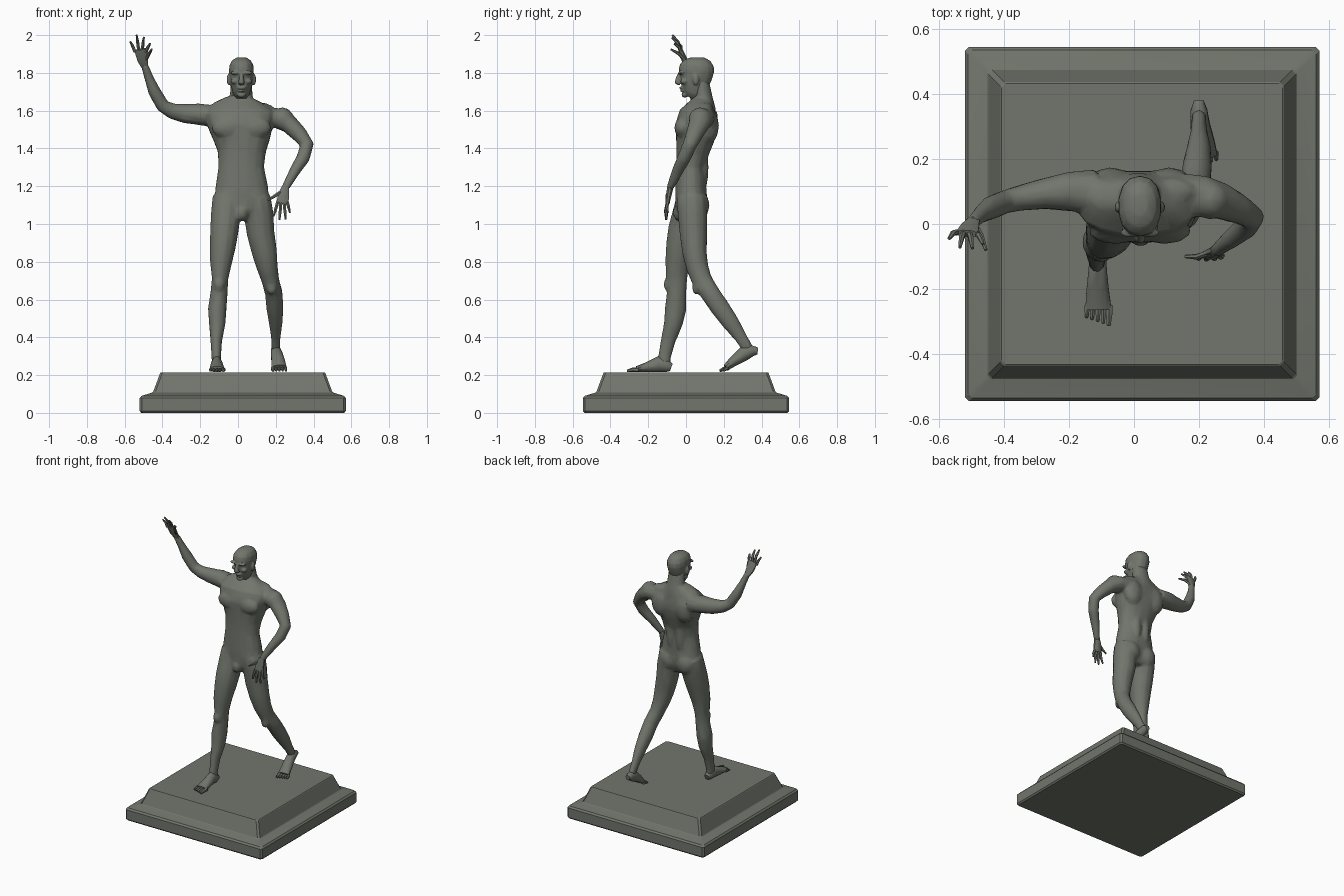
import bpy, bmesh, math
from mathutils import Vector, Matrix

if "Cube" in bpy.data.objects:
    bpy.data.objects.remove(bpy.data.objects["Cube"], do_unlink=True)

COLOUR = (0.165, 0.18, 0.15, 1)
stone = bpy.data.materials.new("grey_green_stone")
stone.use_nodes = True
stone.diffuse_color = COLOUR
bsdf = stone.node_tree.nodes["Principled BSDF"]
bsdf.inputs["Base Color"].default_value = COLOUR
bsdf.inputs["Roughness"].default_value = 0.8


def skin(bm, rings):
    """Bridge equal rings of points and cap both ends."""
    loops = [[bm.verts.new(p) for p in r] for r in rings]
    n = len(loops[0])
    for a, b in zip(loops, loops[1:]):
        for i in range(n):
            bm.faces.new((a[i], a[(i + 1) % n], b[(i + 1) % n], b[i]))
    bm.faces.new(loops[0][::-1])
    bm.faces.new(loops[-1])


def loft(bm, sections, side=(1, 0, 0), n=12, power=1.0):
    """Sections are (x, y, z, radius along side, other radius)."""
    pts = [Vector(s[:3]) for s in sections]
    rings = []
    for i, (p, s) in enumerate(zip(pts, sections)):
        t = (pts[min(i + 1, len(pts) - 1)] - pts[max(i - 1, 0)]).normalized()
        u = Vector(side)
        u = (u - t * u.dot(t)).normalized()
        v = t.cross(u)
        ring = []
        for k in range(n):
            a = 2 * math.pi * (k + 0.5) / n
            c, d = math.cos(a), math.sin(a)
            c = math.copysign(abs(c) ** power, c)
            d = math.copysign(abs(d) ** power, d)
            ring.append(p + u * c * s[3] + v * d * s[4])
        rings.append(ring)
    skin(bm, rings)


def digit(bm, start, end, r, side=(1, 0, 0), bend=(0, 0, 0)):
    """Tapered finger or toe with one bent joint."""
    a, b = Vector(start), Vector(end)
    m = (a + b) / 2 + Vector(bend)
    loft(bm, [(*a, r, r), (*m, r * 0.95, r * 0.95), (*b, r * 0.55, r * 0.55)], side, 6)


def ball(bm, centre, radii):
    bmesh.ops.create_icosphere(bm, subdivisions=2, radius=1,
                               matrix=Matrix.Translation(centre) @ Matrix.Diagonal((*radii, 1)))


def finish(name, bm, angle=35, fuse=None):
    bmesh.ops.recalc_face_normals(bm, faces=bm.faces)
    me = bpy.data.meshes.new(name)
    bm.to_mesh(me)
    bm.free()
    ob = bpy.data.objects.new(name, me)
    bpy.context.collection.objects.link(ob)
    bpy.ops.object.select_all(action='DESELECT')
    ob.select_set(True)
    bpy.context.view_layer.objects.active = ob
    if fuse:
        # weld overlapping masses into one skin, then reduce to facets
        voxel, ratio = fuse
        m = ob.modifiers.new("fuse", 'REMESH')
        m.mode, m.voxel_size = 'VOXEL', voxel
        m = ob.modifiers.new("soften", 'SMOOTH')
        m.factor, m.iterations = 0.5, 4
        m = ob.modifiers.new("facet", 'DECIMATE')
        m.ratio = ratio
        for name in ("fuse", "soften", "facet"):
            bpy.ops.object.modifier_apply(modifier=name)
    ob.data.materials.clear()
    ob.data.materials.append(stone)
    bpy.ops.object.shade_smooth_by_angle(angle=math.radians(angle))
    return ob


# Plinth: stacked square rings with chamfered corners
bm = bmesh.new()
rings = []
for h, z in [(.537, 0), (.546, .01), (.546, .078), (.536, .09), (.478, .108), (.474, .112), (.437, .212), (.433, .215)]:
    c = h - 0.012
    rings.append([(x + .025, y, z) for x, y in
                  [(h, -c), (h, c), (c, h), (-c, h), (-h, c), (-h, -c), (-c, -h), (c, -h)]])
skin(bm, rings)
finish("plinth", bm, 20)

# Torso, arms and legs
bm = bmesh.new()
loft(bm, [(.02, .03, 1.02, .05, .055), (.02, .025, 1.08, .13, .08), (.02, .027, 1.15, .145, .085),
          (.02, .025, 1.2, .14, .083), (.017, .025, 1.3, .122, .076), (.02, .035, 1.38, .128, .088),
          (.02, .048, 1.45, .152, .103), (.015, .055, 1.52, .175, .112), (.01, .065, 1.58, .19, .102),
          (.012, .085, 1.63, .145, .07), (.015, .09, 1.665, .08, .053)], n=16, power=.9)
loft(bm, [(.015, .1, 1.6, .085, .06), (.017, .092, 1.68, .062, .047), (.018, .075, 1.77, .055, .045)])  # neck
loft(bm, [(-.12, .10, 1.57, .07, .06), (-.2, .10, 1.58, .062, .058), (-.28, .093, 1.585, .048, .052),
          (-.35, .08, 1.598, .04, .042), (-.398, .068, 1.625, .036, .036), (-.442, .05, 1.7, .037, .034),
          (-.472, .03, 1.775, .027, .024), (-.498, .005, 1.85, .021, .019)], side=(0, 1, 0))  # raised arm
loft(bm, [(.14, .09, 1.57, .068, .05), (.21, .085, 1.56, .066, .055), (.27, .07, 1.53, .057, .05),
          (.325, .045, 1.475, .046, .043), (.365, .02, 1.42, .038, .037), (.345, -.01, 1.35, .036, .036),
          (.3, -.045, 1.28, .03, .029), (.25, -.085, 1.19, .019, .021)], side=(0, 1, 0))  # lowered arm
loft(bm, [(-.055, .03, 1.14, .082, .082), (-.065, .01, 1.05, .08, .085), (-.072, -.012, .97, .077, .085),
          (-.08, -.03, .89, .071, .077), (-.09, -.045, .8, .06, .066), (-.095, -.05, .71, .044, .057),
          (-.1, -.05, .64, .046, .052), (-.11, -.055, .55, .05, .058), (-.11, -.068, .47, .044, .05),
          (-.115, -.095, .38, .031, .039), (-.115, -.115, .29, .025, .034), (-.112, -.115, .24, .026, .034)])
loft(bm, [(.095, .03, 1.14, .08, .082), (.11, .035, 1.05, .08, .08), (.12, .04, .95, .075, .075),
          (.14, .045, .85, .068, .066), (.155, .06, .77, .057, .06), (.172, .085, .7, .047, .055),
          (.19, .13, .63, .047, .052), (.195, .178, .56, .046, .052), (.2, .235, .48, .037, .046),
          (.2, .29, .4, .025, .034), (.2, .33, .335, .023, .03)])
# Muscle masses, mirrored about the spine
for s in (-1, 1):
    def at(x, y, z):
        return (.018 + s * x, y, z)
    ball(bm, at(.065, .075, 1.1), (.066, .05, .075))     # buttock
    ball(bm, at(.075, -.02, 1.51), (.085, .042, .058))   # chest
    ball(bm, at(.09, .12, 1.52), (.075, .055, .1))       # shoulder blade
    ball(bm, at(.035, .09, 1.3), (.035, .03, .13))       # lower back
    ball(bm, at(.085, .1, 1.61), (.09, .045, .035))      # upper shoulder
ball(bm, (.235, .075, 1.56), (.06, .062, .058))
ball(bm, (-.21, .1, 1.585), (.065, .06, .055))
ball(bm, (.02, -.035, 1.06), (.035, .035, .045))
ball(bm, (-.1, -.1, .68), (.028, .018, .035))            # kneecaps
ball(bm, (.178, .055, .66), (.028, .022, .035))
finish("body", bm, 40, (.008, .09))

# Head with flat face, brow, nose, mouth, chin and ears
bm = bmesh.new()
X = .018
loft(bm, [(X, .025, 1.668, .026, .032), (X, .036, 1.69, .045, .055), (X, .044, 1.73, .056, .072),
          (X, .052, 1.77, .062, .084), (X, .055, 1.81, .067, .094), (X, .058, 1.84, .064, .09),
          (X, .06, 1.866, .05, .07), (X, .06, 1.882, .024, .036)], n=14, power=.88)
loft(bm, [(X, -.03, 1.797, .009, .012), (X, -.042, 1.77, .012, .014), (X, -.046, 1.752, .018, .017),
          (X, -.03, 1.742, .015, .012)], n=8)
ball(bm, (X, -.006, 1.684), (.024, .018, .016))
ball(bm, (X, -.022, 1.721), (.025, .014, .008))
ball(bm, (X, -.018, 1.706), (.021, .014, .007))
for s in (-1, 1):
    ball(bm, (X + s * .03, -.026, 1.8), (.03, .016, .01))
    ball(bm, (X + s * .037, -.008, 1.755), (.02, .022, .016))
    ball(bm, (X + s * .066, .052, 1.765), (.012, .018, .032))
finish("head", bm, 40, (.004, .1))

# Raised hand
bm = bmesh.new()
loft(bm, [(-.494, .01, 1.835, .02, .018), (-.505, -.008, 1.87, .03, .017), (-.515, -.03, 1.925, .037, .012)], n=8)
for a, b in [((-.545, -.026, 1.91), (-.57, -.045, 1.965)), ((-.526, -.03, 1.92), (-.537, -.072, 2.0)),
             ((-.507, -.03, 1.92), (-.498, -.075, 1.988)), ((-.488, -.028, 1.91), (-.465, -.062, 1.955)),
             ((-.488, -.008, 1.868), (-.456, -.08, 1.925))]:
    digit(bm, a, b, .0095, bend=(0, .008, .004))
finish("raised_hand", bm, 40)

# Lowered hand
bm = bmesh.new()
loft(bm, [(.253, -.082, 1.2, .02, .018), (.243, -.09, 1.16, .03, .016), (.235, -.098, 1.11, .035, .012)], n=8)
for a, b in [((.21, -.098, 1.115), (.188, -.1, 1.04)), ((.227, -.098, 1.115), (.22, -.105, 1.022)),
             ((.244, -.098, 1.115), (.252, -.102, 1.025)), ((.26, -.096, 1.12), (.275, -.096, 1.06)),
             ((.228, -.09, 1.17), (.158, -.1, 1.125))]:
    digit(bm, a, b, .0095, bend=(0, -.006, 0))
finish("lowered_hand", bm, 40)

# Planted foot and trailing foot, each with five toes
bm = bmesh.new()
loft(bm, [(-.111, -.078, .24, .018, .02), (-.111, -.1, .248, .027, .033), (-.112, -.145, .258, .03, .042),
          (-.112, -.2, .243, .036, .028), (-.11, -.262, .231, .042, .016)], n=10)
for i in range(5):
    x = -.144 + i * .017
    big = .012 if i == 4 else .009
    digit(bm, (x, -.25, .228), (x - .002, -.288 - i * .006, .222), big, bend=(0, 0, .004))
finish("planted_foot", bm, 40)

bm = bmesh.new()
loft(bm, [(.2, .38, .328, .016, .018), (.2, .35, .33, .027, .03), (.204, .305, .312, .031, .038),
          (.212, .255, .276, .037, .028), (.217, .212, .24, .042, .018)], n=10)
for i in range(5):
    x = .184 + i * .017
    big = .012 if i == 0 else .009
    digit(bm, (x, .222, .237), (x + .002, .178 + i * .005, .222), big, bend=(0, 0, .003))
finish("trailing_foot", bm, 40)
